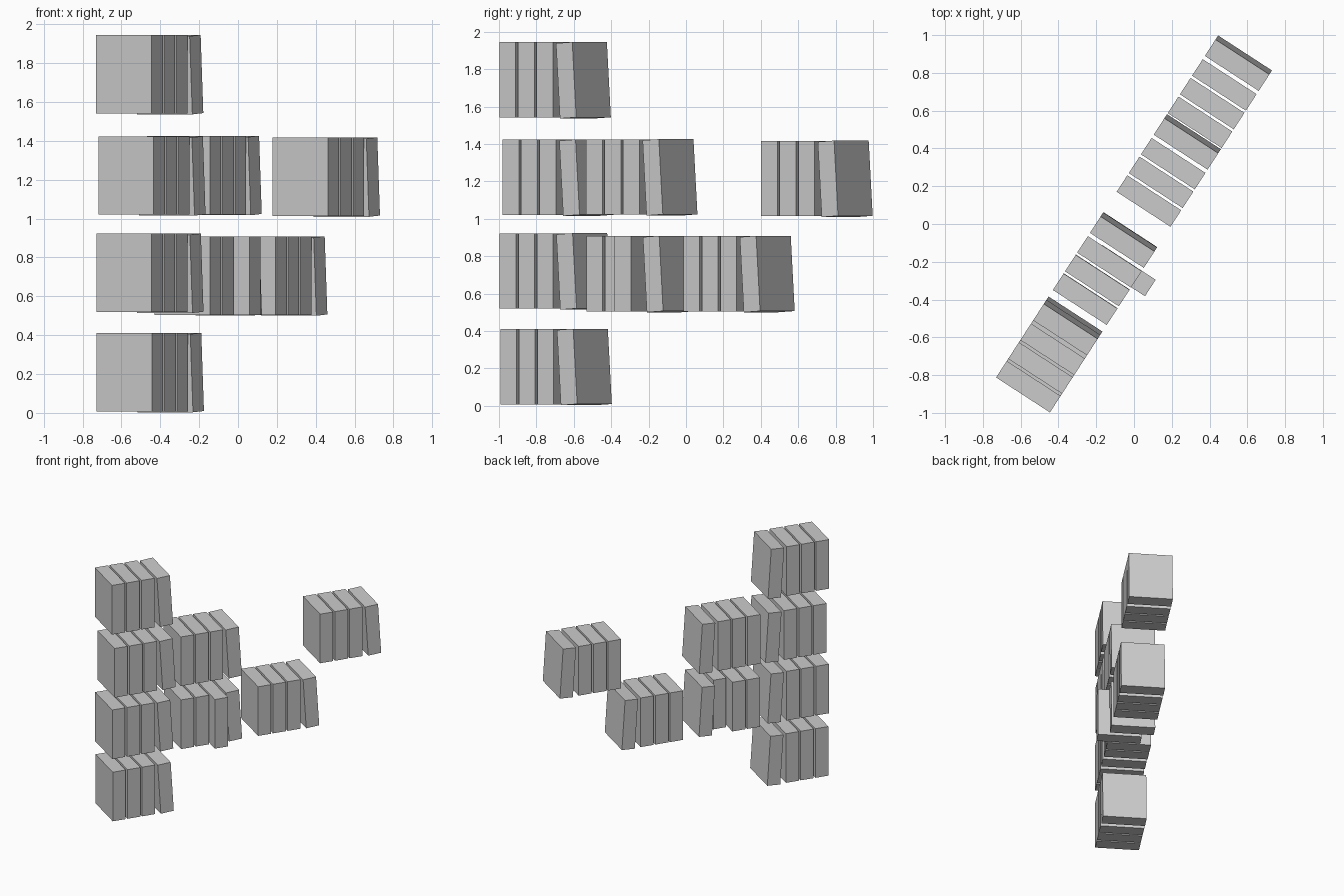
import bpy
import math
from mathutils import Matrix, Vector

cube = bpy.data.objects.get("Cube")
if cube:
    bpy.data.objects.remove(cube, do_unlink=True)

# One plain grey for every book
grey = bpy.data.materials.new("light_grey")
grey.use_nodes = True
grey.diffuse_color = (0.6, 0.6, 0.6, 1)
grey.node_tree.nodes["Principled BSDF"].inputs["Base Color"].default_value = (0.6, 0.6, 0.6, 1)

# Book size and spacing along the row
THICK, DEPTH, HEIGHT = 0.104, 0.34, 0.403
PITCH = 0.118
LEAN = math.radians(3.6)
ROW = Matrix.Rotation(math.radians(57), 4, 'Z')   # local x runs along the row


def book(name, along, out, base, lean=0.0):
    """Box standing at a place along the row, pulled out and leaning if asked."""
    bpy.ops.mesh.primitive_cube_add(size=1)
    ob = bpy.context.object
    ob.name = name
    ob.data.transform(Matrix.Diagonal((THICK, DEPTH, HEIGHT, 1)))
    place = Matrix.Translation(Vector((along, -out, base + HEIGHT / 2)))
    ob.data.transform(ROW @ place @ Matrix.Rotation(-lean, 4, 'Y'))
    ob.data.materials.append(grey)


# Groups: name, start along the row, bottom height
GROUPS = [
    ("bottom_shelf", -1.073, 0.008),
    ("low_shelf_first", -1.077, 0.519),
    ("low_shelf_middle", -0.525, 0.505),
    ("low_shelf_last", 0.093, 0.505),
    ("high_shelf_first", -1.058, 1.020),
    ("high_shelf_middle", -0.527, 1.022),
    ("high_shelf_last", 0.590, 1.014),
    ("top_shelf", -1.079, 1.541),
]

for group, start, base in GROUPS:
    # Three upright books, one of them pulled out in a single group
    for i in range(3):
        out = 0.087 if group == "low_shelf_middle" and i == 2 else 0.0
        book(f"{group}_book_{i + 1}", start + THICK / 2 + i * PITCH, out, base)
    # The last book leans back on the others
    book(f"{group}_leaning_book", start + 0.425, 0.0, base - 0.002, LEAN)
